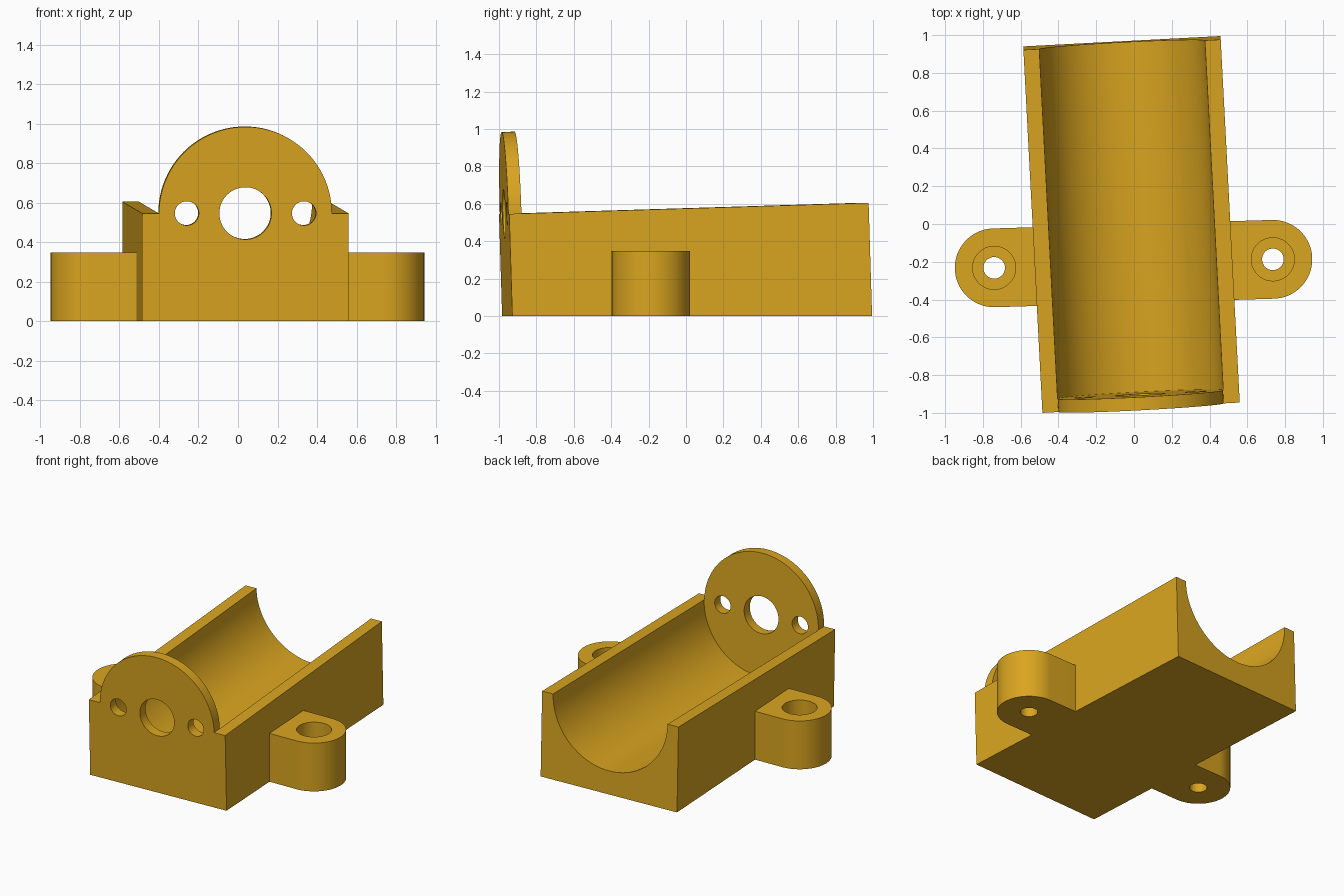
import bpy, bmesh, math
from math import sin, cos, pi, radians
from mathutils import Matrix, Vector

if "Cube" in bpy.data.objects:
    bpy.data.objects.remove(bpy.data.objects["Cube"])

R = 0.438                      # cradle radius
LENGTH, HALF_W, PLATE = 1.925, 0.523, 0.07
SEG = 96

gold = bpy.data.materials.new("golden_yellow")
gold.diffuse_color = (0.701, 0.376, 0.0144, 1)
gold.use_nodes = True
gold.node_tree.nodes["Principled BSDF"].inputs["Base Color"].default_value = gold.diffuse_color

# Cradle frame: origin at end plate centre, yawed and slightly pitched up
cradle = (Matrix.Translation((0.0375, -0.9725, 0.546))
          @ Matrix.Rotation(radians(3), 4, 'Z') @ Matrix.Rotation(radians(1.76), 4, 'X'))
# Lug frame: level, with its own small yaw
lugs = Matrix.Translation((-0.0025, -0.2095, 0)) @ Matrix.Rotation(radians(1.75), 4, 'Z')


def arc(cx, cy, r, a0, a1, n):
    return [(cx + r * cos(a0 + (a1 - a0) * i / n), cy + r * sin(a0 + (a1 - a0) * i / n))
            for i in range(n + 1)]


def circle(cx, cy, r):
    return arc(cx, cy, r, 0, 2 * pi, SEG)[:-1]


def prism(name, outline, lo, hi, frame, along_y=False):
    """Extrude an outline along z, or along y when it is drawn in x and z."""
    bm = bmesh.new()
    place = (lambda p, h: Vector((p[0], h, p[1]))) if along_y else (lambda p, h: Vector((p[0], p[1], h)))
    face = bm.faces.new([bm.verts.new(frame @ place(p, lo)) for p in outline])
    top = bmesh.ops.extrude_face_region(bm, geom=[face])["geom"]
    shift = frame.to_3x3() @ place((0, 0), hi - lo)
    bmesh.ops.translate(bm, verts=[g for g in top if isinstance(g, bmesh.types.BMVert)], vec=shift)
    bmesh.ops.recalc_face_normals(bm, faces=bm.faces)
    mesh = bpy.data.meshes.new(name)
    bm.to_mesh(mesh)
    bm.free()
    mesh.materials.append(gold)
    ob = bpy.data.objects.new(name, mesh)
    bpy.context.collection.objects.link(ob)
    return ob


def combine(target, tool, operation):
    mod = target.modifiers.new(operation, 'BOOLEAN')
    mod.operation, mod.solver, mod.object = operation, 'EXACT', tool
    bpy.context.view_layer.objects.active = target
    bpy.ops.object.modifier_apply(modifier=mod.name)
    bpy.data.objects.remove(tool)


# Block with the round end plate section along its whole length
section = ([(-HALF_W, -0.75), (HALF_W, -0.75), (HALF_W, 0)]
           + arc(0, 0, R, 0, pi, SEG // 2) + [(-HALF_W, 0)])
mount = prism("motor_mount", section, 0, LENGTH, cradle, True)

# Half-round channel behind the end plate
combine(mount, prism("channel", circle(0, 0, R + 0.0012), PLATE, LENGTH + 0.2, cradle, True), 'DIFFERENCE')

# Shaft hole and two screw holes in the end plate
for x, r in ((0, 0.132), (-0.297, 0.061), (0.297, 0.061)):
    combine(mount, prism("plate_hole", circle(x, 0, r), -0.1, 0.2, cradle, True), 'DIFFERENCE')

# Rounded mounting lugs on both sides
for s in (-1, 1):
    lug = ([(s * 0.49, -0.2085)] + arc(s * 0.738, 0, 0.2085, -pi / 2, -pi / 2 + s * pi, SEG // 2)
           + [(s * 0.49, 0.2085)])
    combine(mount, prism("lug", lug, -0.06, 0.347, lugs), 'UNION')

# Level underside
slab = [(-2, -2), (2, -2), (2, 2), (-2, 2)]
combine(mount, prism("underside_cut", slab, -1, 0, Matrix()), 'DIFFERENCE')

# Counterbored bolt holes in the lugs
for s in (-1, 1):
    for r, low in ((0.057, -0.1), (0.114, 0.12)):
        combine(mount, prism("bolt_hole", circle(s * 0.738, 0, r), low, 0.5, lugs), 'DIFFERENCE')

mount.select_set(True)
bpy.context.view_layer.objects.active = mount
bpy.ops.object.shade_smooth_by_angle(angle=radians(30))
